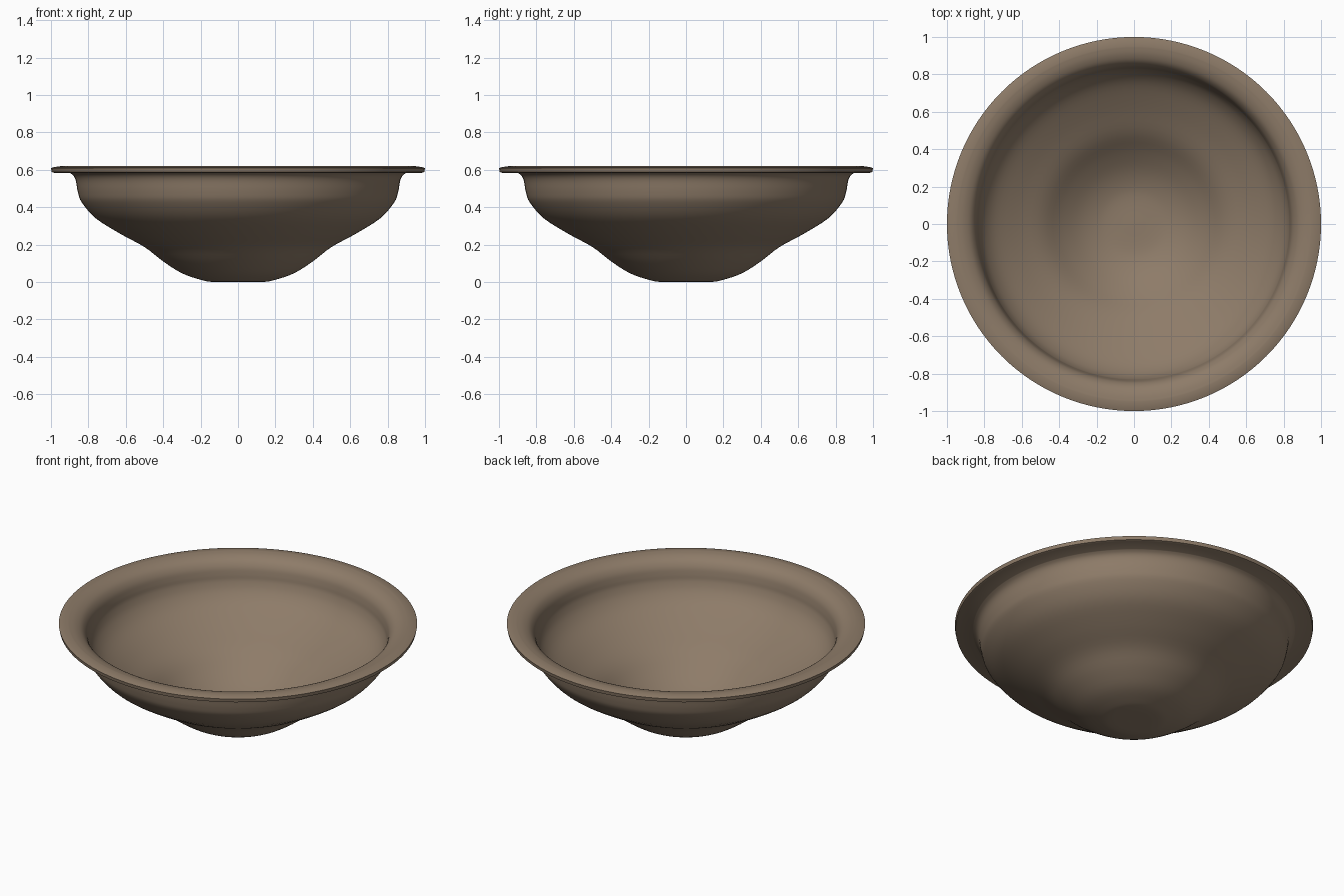
import bpy, bmesh, math
from mathutils import Vector

if "Cube" in bpy.data.objects:
    bpy.data.objects.remove(bpy.data.objects["Cube"])

SEGMENTS = 128

# Half cross-sections (radius, height): outer wall and inner wall
OUTER = [(0.0, 0.0), (0.13, 0.0), (0.20, 0.012), (0.30, 0.047), (0.40, 0.11),
         (0.50, 0.187), (0.63, 0.258), (0.76, 0.34), (0.835, 0.425), (0.856, 0.48),
         (0.867, 0.54), (0.88, 0.568), (0.90, 0.584)]
RIM = [(0.90, 0.584), (0.985, 0.584), (0.996, 0.588), (1.0, 0.609),
       (0.985, 0.614), (0.95, 0.619)]
INNER = [(0.95, 0.619), (0.91, 0.612), (0.872, 0.593), (0.847, 0.56), (0.836, 0.52),
         (0.828, 0.48), (0.80, 0.425), (0.74, 0.365), (0.62, 0.29), (0.49, 0.218),
         (0.385, 0.137), (0.29, 0.077), (0.20, 0.042), (0.12, 0.03), (0.0, 0.03)]


def smooth(points, steps=4):
    """Catmull-Rom curve through the points."""
    p = [Vector(q) for q in points]
    p = [p[0]] + p + [p[-1]]
    out = []
    for a, b, c, d in zip(p, p[1:], p[2:], p[3:]):
        for i in range(steps):
            t = i / steps
            out.append(0.5 * (2 * b + (c - a) * t + (2 * a - 5 * b + 4 * c - d) * t ** 2
                              + (3 * b - a - 3 * c + d) * t ** 3))
    return out + [p[-1]]


# Bowl: revolve the closed wall section round the z axis
profile = smooth(OUTER) + [Vector(q) for q in RIM[1:-1]] + smooth(INNER)
bm = bmesh.new()
verts = [bm.verts.new((q.x, 0, q.y)) for q in profile]
edges = [bm.edges.new(pair) for pair in zip(verts, verts[1:])]
bmesh.ops.spin(bm, geom=verts + edges, cent=(0, 0, 0), axis=(0, 0, 1),
               angle=math.tau, steps=SEGMENTS, use_duplicate=False)
bmesh.ops.remove_doubles(bm, verts=bm.verts, dist=0.0005)
bmesh.ops.recalc_face_normals(bm, faces=bm.faces)
mesh = bpy.data.meshes.new("bowl")
bm.to_mesh(mesh)
bm.free()
bowl = bpy.data.objects.new("bowl", mesh)
bpy.context.collection.objects.link(bowl)

# Brown clay colour
clay = bpy.data.materials.new("brown_clay")
clay.diffuse_color = (0.27, 0.20, 0.14, 1)
clay.use_nodes = True
clay.node_tree.nodes["Principled BSDF"].inputs["Base Color"].default_value = clay.diffuse_color
mesh.materials.append(clay)

# Smooth walls with a crisp rim edge
bpy.context.view_layer.objects.active = bowl
bowl.select_set(True)
bpy.ops.object.shade_smooth_by_angle(angle=math.radians(35))
